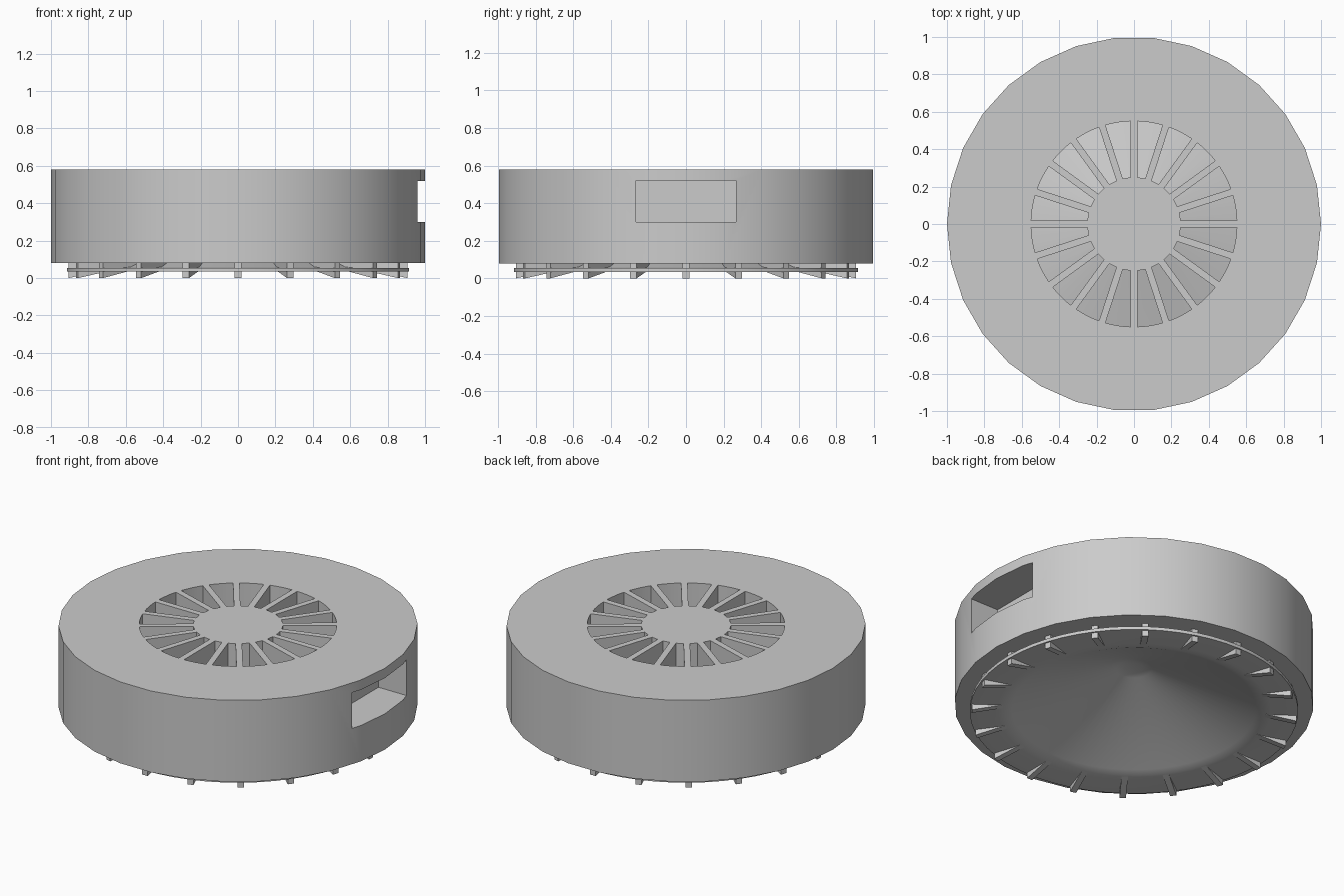
import bpy, bmesh, math
from mathutils import Matrix

cube = bpy.data.objects.get("Cube")
if cube:
    bpy.data.objects.remove(cube, do_unlink=True)

grey = bpy.data.materials.new("plain_grey")
grey.use_nodes = True
colour = (0.6, 0.6, 0.6, 1)
grey.diffuse_color = colour
grey.node_tree.nodes["Principled BSDF"].inputs["Base Color"].default_value = colour

COUNT = 20                      # slots and fins around the centre
STEP = 2 * math.pi / COUNT
HALF_BAR = 0.018


def finish(name, bm):
    bmesh.ops.recalc_face_normals(bm, faces=bm.faces)
    mesh = bpy.data.meshes.new(name)
    bm.to_mesh(mesh)
    bm.free()
    mesh.materials.append(grey)
    ob = bpy.data.objects.new(name, mesh)
    bpy.context.collection.objects.link(ob)
    return ob


def lathe(name, profile, sides):
    """Solid of revolution from an (r, z) outline that starts and ends on the axis."""
    bm = bmesh.new()
    verts = [bm.verts.new((r, 0, z)) for r, z in profile]
    edges = [bm.edges.new(pair) for pair in zip(verts, verts[1:])]
    bmesh.ops.spin(bm, geom=verts + edges, cent=(0, 0, 0), axis=(0, 0, 1),
                   angle=2 * math.pi, steps=sides, use_duplicate=False)
    bmesh.ops.remove_doubles(bm, verts=bm.verts, dist=0.0005)
    return finish(name, bm)


def prism(bm, outline, direction):
    """Extrude a flat outline into a closed solid; returns its vertices."""
    base = [bm.verts.new(p) for p in outline]
    face = bm.faces.new(base)
    ext = bmesh.ops.extrude_face_region(bm, geom=[face], use_keep_orig=True)
    top = [g for g in ext["geom"] if isinstance(g, bmesh.types.BMVert)]
    bmesh.ops.translate(bm, verts=top, vec=direction)
    return base + top


def activate(ob):
    bpy.ops.object.select_all(action="DESELECT")
    ob.select_set(True)
    bpy.context.view_layer.objects.active = ob


def cut(ob, cutter):
    cutter.hide_render = True
    mod = ob.modifiers.new("cut", "BOOLEAN")
    mod.operation = "DIFFERENCE"
    mod.solver = "EXACT"
    mod.object = cutter
    activate(ob)
    bpy.ops.object.modifier_apply(modifier=mod.name)
    bpy.data.objects.remove(cutter, do_unlink=True)


# Drum housing
housing = lathe("housing", [(0, 0.08), (1, 0.08), (1, 0.58), (0, 0.58)], 30)

# Hollow under the housing: room for the cone and the air gap around it
cut(housing, lathe("hollow_cutter", [
    (0, 0.332), (0.1, 0.322), (0.54, 0.127), (0.56, 0.22),
    (0.78, 0.08), (0.78, 0), (0, 0)], 60))

# Ring of vent slots separated by bars of even width
bm = bmesh.new()
for i in range(COUNT):
    outline = []
    for radius, points in ((0.25, 2), (0.55, 5)):
        a = math.asin(HALF_BAR / radius)
        arc = [a + (STEP - 2 * a) * k / (points - 1) for k in range(points)]
        if radius > 0.5:
            arc.reverse()
        outline += [(radius * math.cos(t + i * STEP),
                     radius * math.sin(t + i * STEP), 0.05) for t in arc]
    prism(bm, outline, (0, 0, 0.6))
cut(housing, finish("slot_cutter", bm))

# Rectangular pocket in the left side
bm = bmesh.new()
bmesh.ops.create_cube(bm, size=1, matrix=Matrix.Translation((0.97, 0, 0.41))
                      @ Matrix.Diagonal((0.4, 0.53, 0.22, 1)))
cut(housing, finish("pocket_cutter", bm))

# Thin flanged cone that guides the air outward
cone = lathe("deflector_cone", [
    (0, 0.345), (0.1, 0.335), (0.72, 0.06), (0.77, 0.055), (0.915, 0.055),
    (0.915, 0.035), (0.76, 0.035), (0.72, 0.039), (0.68, 0.053),
    (0.1, 0.31), (0.05, 0.318), (0, 0.32)], 60)

# Radial fins joining the cone to the housing, with tapered feet
bm = bmesh.new()
fin = [(0.5, 0.142), (0.56, 0.23), (0.78, 0.085), (0.905, 0.085),
       (0.905, 0), (0.73, 0.038)]
for i in range(COUNT):
    verts = prism(bm, [(r, -HALF_BAR, z) for r, z in fin], (0, 2 * HALF_BAR, 0))
    bmesh.ops.rotate(bm, verts=verts, cent=(0, 0, 0),
                     matrix=Matrix.Rotation(i * STEP, 3, "Z"))
fins = finish("radial_fins", bm)

for ob in (housing, cone):
    activate(ob)
    bpy.ops.object.shade_smooth_by_angle(angle=math.radians(30))
